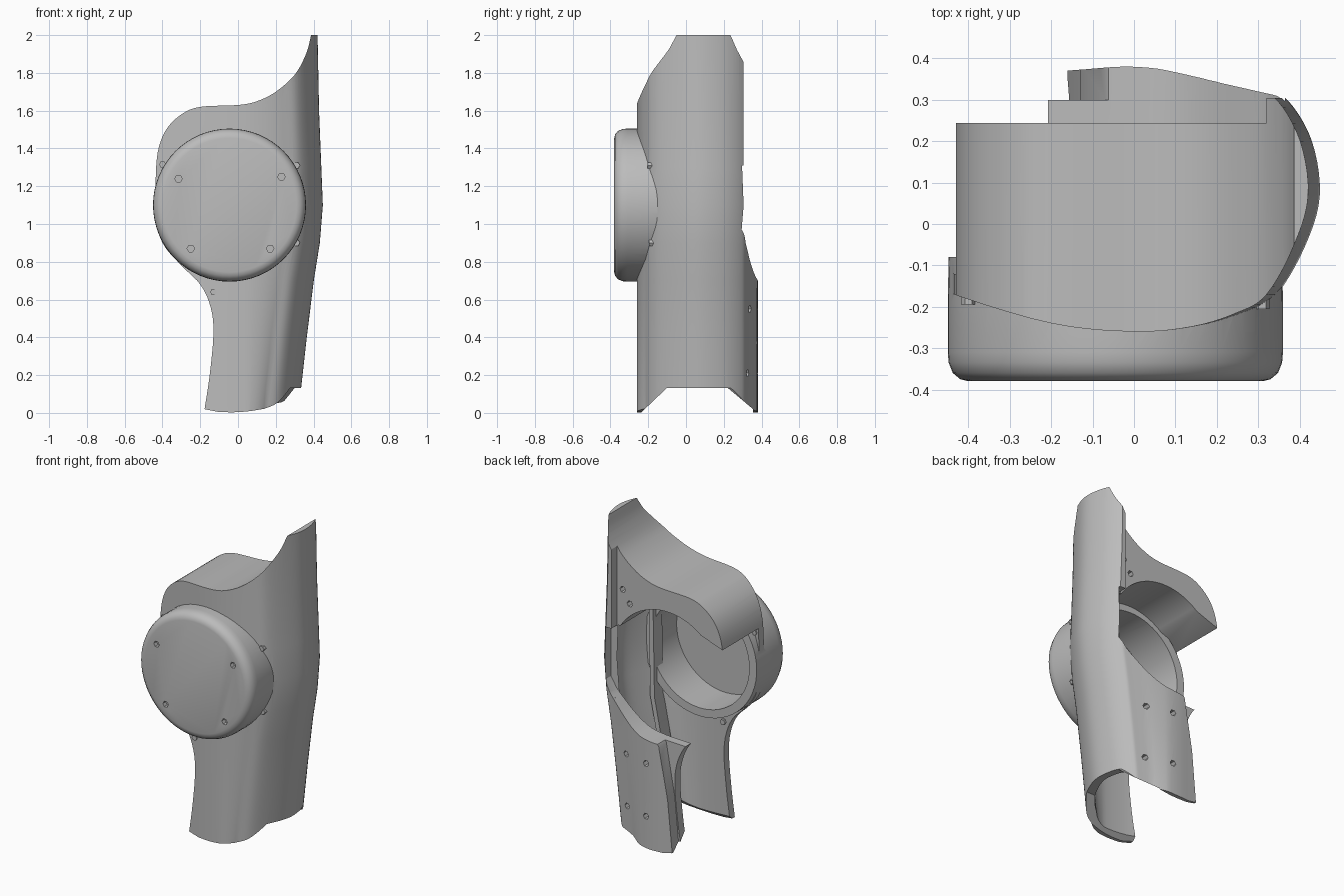
import bpy, bmesh, math
from mathutils import Vector

cube = bpy.data.objects.get("Cube")
if cube:
    bpy.data.objects.remove(cube, do_unlink=True)

grey = bpy.data.materials.new("plain_grey")
grey.use_nodes = True
grey.diffuse_color = (0.5, 0.5, 0.5, 1)
grey.node_tree.nodes["Principled BSDF"].inputs["Base Color"].default_value = (0.5, 0.5, 0.5, 1)


def smooth(pts, steps=5):
    """Flowing curve through the points."""
    p = [Vector(q) for q in pts]
    p = [2 * p[0] - p[1]] + p + [2 * p[-1] - p[-2]]
    out = []
    for a, b, c, d in zip(p, p[1:], p[2:], p[3:]):
        for i in range(steps):
            t = i / steps
            out.append(0.5 * (2 * b + (c - a) * t + (2 * a - 5 * b + 4 * c - d) * t**2
                              + (3 * b - a - 3 * c + d) * t**3))
    return [tuple(v) for v in out] + [tuple(p[-2])]


def loft(name, rings):
    """Closed solid through equal rings of points."""
    bm = bmesh.new()
    rows = [[bm.verts.new(v) for v in ring] for ring in rings]
    n = len(rows[0])
    for a, b in zip(rows, rows[1:]):
        for i in range(n):
            j = (i + 1) % n
            bm.faces.new((a[i], a[j], b[j], b[i]))
    bm.faces.new(rows[0])
    bm.faces.new(rows[-1])
    bmesh.ops.recalc_face_normals(bm, faces=bm.faces)
    mesh = bpy.data.meshes.new(name)
    bm.to_mesh(mesh)
    bm.free()
    mesh.materials.append(grey)
    ob = bpy.data.objects.new(name, mesh)
    bpy.context.collection.objects.link(ob)
    return ob


def prism(name, pts, y0, y1):
    return loft(name, [[(x, y, z) for x, z in pts] for y in (y0, y1)])


def disc(name, x, z, rings, sides=64):
    return loft(name, [[(x + r * math.cos(2 * math.pi * i / sides), y,
                         z + r * math.sin(2 * math.pi * i / sides)) for i in range(sides)]
                       for y, r in rings])


def combine(target, tool, operation):
    mod = target.modifiers.new("combine", 'BOOLEAN')
    mod.operation, mod.solver, mod.object = operation, 'EXACT', tool
    bpy.context.view_layer.objects.active = target
    bpy.ops.object.modifier_apply(modifier=mod.name)
    bpy.data.objects.remove(tool, do_unlink=True)


def lean(section, levels):
    """Stack a plan section, sliding its right-hand part by level."""
    return [[(x + s * min(1, max(0, (x - 0.05) / 0.22)), y, z) for x, y in section]
            for z, s in levels]


levels = [(-0.05, -0.135), (0.13, -0.115), (0.4, -0.085), (0.7, -0.048), (0.9, -0.016),
          (1.1, 0), (1.3, -0.008), (1.6, -0.02), (2.0, -0.028)]

# Outer skin
outer = smooth([(-0.62, -0.09), (-0.45, -0.165), (-0.2, -0.24), (0, -0.26), (0.15, -0.248),
                (0.27, -0.215), (0.345, -0.17), (0.415, -0.05), (0.449, 0.07), (0.43, 0.2),
                (0.375, 0.295), (0.32, 0.32), (0.15, 0.36), (0, 0.38), (-0.17, 0.37), (-0.6, 0.34)])
shell = loft("limb_shell", lean(outer, levels))

# Trim to the front outline
outline = smooth([(0.41, 2.1), (0.387, 2.0), (0.36, 1.9), (0.3, 1.79), (0.2, 1.7), (0.1, 1.65),
                  (0, 1.63), (-0.2, 1.62), (-0.3, 1.58), (-0.38, 1.5), (-0.425, 1.38),
                  (-0.437, 1.2), (-0.437, 1.05), (-0.4, 0.9), (-0.3, 0.78), (-0.2, 0.68),
                  (-0.145, 0.56), (-0.13, 0.42), (-0.15, 0.2), (-0.177, 0.02)])
outline += smooth([(-0.1, 0.004), (0, 0.004), (0.1, 0.015), (0.22, 0.04), (0.25, 0.07), (0.3, 0.132)])
outline += [(0.6, 0.135), (0.6, 2.1)]
combine(shell, prism("outline_trim", outline, -1, 1), 'INTERSECT')

# Hollow inside, with a round head and an open left side
inner = smooth([(-0.8, 0.02), (-0.45, -0.115), (-0.2, -0.19), (0, -0.21), (0.15, -0.198),
                (0.25, -0.172), (0.31, -0.125), (0.37, -0.02), (0.403, 0.08), (0.392, 0.17),
                (0.365, 0.225), (0.32, 0.244)]) + [(-0.8, 0.244)]
cavity = loft("cavity", lean(inner, [(-0.2, -0.14)] + levels))
arch = [(-0.03 + 0.39 * math.cos(math.radians(a)), 1.1 + 0.39 * math.sin(math.radians(a)))
        for a in range(33, 130, 4)]
arch += [(-0.7, 1.25), (-0.9, -0.3), (0.6, -0.3), (0.6, 1.31)]
combine(cavity, prism("arch_trim", arch, -1, 1), 'INTERSECT')
combine(shell, cavity, 'DIFFERENCE')

# Rear opening above the lower back plate
rear = smooth([(-0.8, 0.68), (-0.2, 0.69), (0, 0.7), (0.1, 0.725), (0.2, 0.79), (0.32, 0.9)])
rear += [(0.365, 0.97), (0.365, 1.31), (0.32, 1.31), (0.32, 2.2), (-0.8, 2.2)]
combine(shell, prism("rear_cut", rear, 0.2435, 1), 'DIFFERENCE')
edge = [(0.29, 0.87), (0.36, 0.96), (0.41, 1.03), (0.6, 1.05), (0.6, 2.2), (0.29, 2.2)]
combine(shell, prism("rear_edge_cut", edge, 0.304, 1), 'DIFFERENCE')

# Slanted left edge on the outer layer of the back plate
slant = [(-0.03, 0.75), (-0.07, 0.68), (-0.13, 0.35), (-0.172, -0.1), (-0.6, -0.1), (-0.6, 0.75)]
combine(shell, prism("plate_edge_cut", slant, 0.3, 1), 'DIFFERENCE')

# Bottom rim bevelled up toward the inside
bevel = [(-0.25, -0.01), (-0.1, 0.133), (0.22, 0.133), (0.355, 0.02), (0.355, -0.1), (-0.25, -0.1)]
combine(shell, loft("rim_bevel", [[(x, y, z) for y, z in bevel] for x in (-1, 1)]), 'DIFFERENCE')

# Round knee hub with a hollow back
hub = disc("hub", -0.045, 1.1, [(-0.38, 0.355), (-0.375, 0.375), (-0.36, 0.393),
                                (-0.335, 0.403), (-0.31, 0.405), (-0.19, 0.405), (-0.08, 0.403)])
combine(shell, hub, 'UNION')
combine(shell, disc("hub_recess", -0.045, 1.1, [(-0.34, 0.35), (-0.02, 0.35)]), 'DIFFERENCE')

# Trim the hub ring where it would pass the right wall
combine(shell, prism("ring_trim", [(0.325, 0.6), (0.6, 0.6), (0.6, 0.7), (0.325, 0.7)], -0.6, -0.27),
        'DIFFERENCE')

# Screw holes in the hub, back plate and upper rear face
holes = [(x, z, -0.5, -0.35) for x, z in ((-0.315, 1.24), (0.23, 1.25), (-0.25, 0.87), (0.17, 0.87))]
holes += [(x, z, 0.2, 0.5) for x in (0.02, 0.19) for z in (0.21, 0.55)]
holes += [(x, z, 0.2, 0.4) for x, z in ((0.28, 1.55), (0.23, 1.47))]
for x, z, y0, y1 in holes:
    combine(shell, disc("screw_hole", x, z, [(y0, 0.02), (y1, 0.02)], 6), 'DIFFERENCE')

# Small screw ends around the hub
for i, (x, z, y) in enumerate(((0.31, 1.31, -0.19), (-0.4, 1.315, -0.18),
                               (0.31, 0.9, -0.18), (-0.13, 0.64, -0.245))):
    disc(f"screw_end_{i + 1}", x, z, [(y - 0.015, 0.018), (y + 0.06, 0.018)], 6)

# Inner rib beside the hub
prism("inner_rib", [(0.17, 0.3), (0.2, 0.3), (0.29, 0.75), (0.3, 1.33), (0.27, 1.33),
                    (0.26, 0.75)], -0.14, -0.05)

for ob in bpy.context.scene.objects:
    ob.select_set(ob.type == 'MESH' and grey.name in ob.data.materials)
bpy.context.view_layer.objects.active = shell
bpy.ops.object.shade_smooth_by_angle(angle=math.radians(30))
